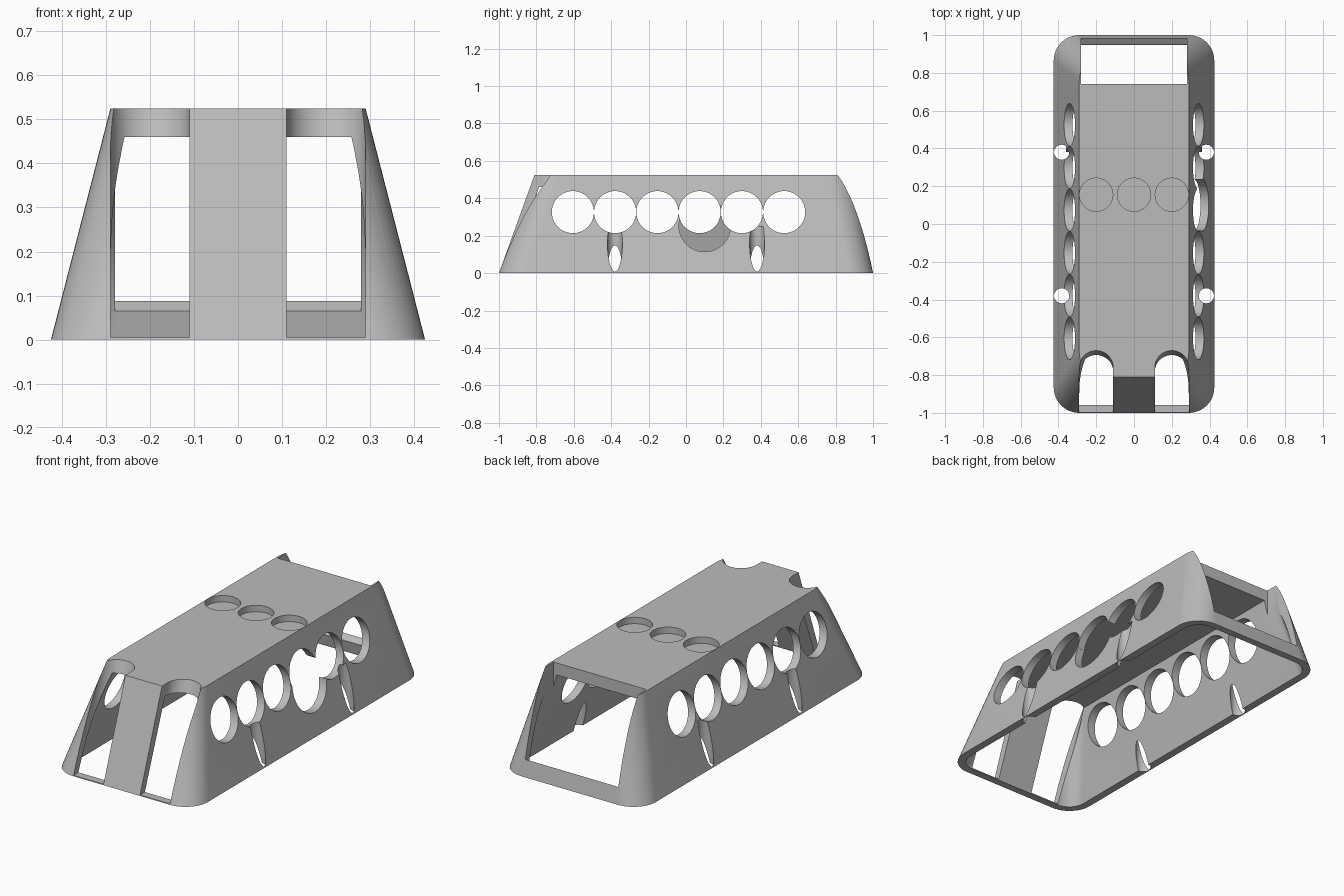
import bpy
import bmesh
from math import sin, cos, pi, radians
from mathutils import Vector

default = bpy.data.objects.get("Cube")
if default:
    bpy.data.objects.remove(default, do_unlink=True)

HEIGHT = 0.525

grey = bpy.data.materials.new("plain grey")
grey.use_nodes = True
grey.diffuse_color = (0.5, 0.5, 0.5, 1)
grey.node_tree.nodes["Principled BSDF"].inputs["Base Color"].default_value = (0.5, 0.5, 0.5, 1)


def loft(name, bottom, top):
    """Closed solid between two matching outlines."""
    bm = bmesh.new()
    a = [bm.verts.new(p) for p in bottom]
    b = [bm.verts.new(p) for p in top]
    n = len(a)
    bm.faces.new(a)
    bm.faces.new(b)
    for i in range(n):
        j = (i + 1) % n
        bm.faces.new((a[i], a[j], b[j], b[i]))
    bmesh.ops.recalc_face_normals(bm, faces=bm.faces)
    mesh = bpy.data.meshes.new(name)
    bm.to_mesh(mesh)
    bm.free()
    mesh.materials.append(grey)
    obj = bpy.data.objects.new(name, mesh)
    bpy.context.collection.objects.link(obj)
    return obj


def rounded(half_x, front, back, r, z, steps=12):
    """Rounded rectangle outline at height z."""
    corners = [(half_x - r, back - r), (r - half_x, back - r),
               (r - half_x, front + r), (half_x - r, front + r)]
    pts = []
    for k, (cx, cy) in enumerate(corners):
        for i in range(steps + 1):
            t = (k + i / steps) * pi / 2
            pts.append((cx + r * cos(t), cy + r * sin(t), z))
    return pts


def cylinder(name, start, end, r, n=48):
    """Round bar between two points."""
    start, end = Vector(start), Vector(end)
    turn = (end - start).to_track_quat("Z", "Y")
    ring = [turn @ Vector((r * cos(2 * pi * i / n), r * sin(2 * pi * i / n), 0)) for i in range(n)]
    return loft(name, [start + p for p in ring], [end + p for p in ring])


def cut(target, cutter):
    """Subtract a cutter and discard it."""
    mod = target.modifiers.new("cut", "BOOLEAN")
    mod.operation = "DIFFERENCE"
    mod.solver = "EXACT"
    mod.object = cutter
    bpy.context.view_layer.objects.active = target
    bpy.ops.object.modifier_apply(modifier=mod.name)
    bpy.data.objects.remove(cutter, do_unlink=True)


# Tapered outer body, hollowed from below
shell = loft("shell", rounded(0.425, -1, 1, 0.135, 0),
             rounded(0.29, -0.81, 0.89, 0.13, HEIGHT))
ceiling = 0.46
cut(shell, loft("cavity", rounded(0.385, -0.963, 0.963, 0.095, -0.01),
                rounded(0.26, -0.785, 0.865, 0.09, ceiling)))

# Rear opening with a sloped sill
profile = [(0.74, 0.6), (0.74, 0.25), (0.9, 0.065), (0.95, 0.065), (1.1, 0.172), (1.1, 0.6)]
cut(shell, loft("rear_opening", [(-0.28, y, z) for y, z in profile],
                [(0.28, y, z) for y, z in profile]))


# Two round-backed front windows that follow the front slope
def window_outline(side, z):
    centre_y = -0.76 - 0.362 * (HEIGHT - z)
    arc = [i * pi / 24 for i in range(25)]
    pts = [(side * 0.2 + 0.09 * cos(t), centre_y + 0.09 * sin(t), z) for t in arc]
    return pts + [(side * 0.2 - 0.09, centre_y - 0.3, z), (side * 0.2 + 0.09, centre_y - 0.3, z)]


for side in (-1, 1):
    cut(shell, loft("front_window", window_outline(side, 0.005), window_outline(side, 0.6)))

# Row of round holes through both sides
for i in range(6):
    y = -0.605 + 0.226 * i
    cut(shell, cylinder("side_hole", (-0.6, y, 0.326), (0.6, y, 0.326), 0.1125))

# Larger round opening on the left side only
cut(shell, cylinder("large_hole", (0.2, 0.1, 0.252), (0.6, 0.1, 0.252), 0.138))

# Upright screw channels in the side walls
for x in (-0.383, 0.383):
    for y in (-0.38, 0.38):
        cut(shell, cylinder("screw_channel", (x, y, -0.05), (x, y, 0.25), 0.04, 32))

# Shallow round recesses in the roof
for x in (-0.2, 0, 0.2):
    cut(shell, cylinder("roof_recess", (x, 0.155, HEIGHT - 0.035), (x, 0.155, 0.6), 0.088))

# Smooth curved walls, sharp edges
bpy.ops.object.select_all(action="DESELECT")
shell.select_set(True)
bpy.context.view_layer.objects.active = shell
bpy.ops.object.shade_smooth_by_angle(angle=radians(30))
